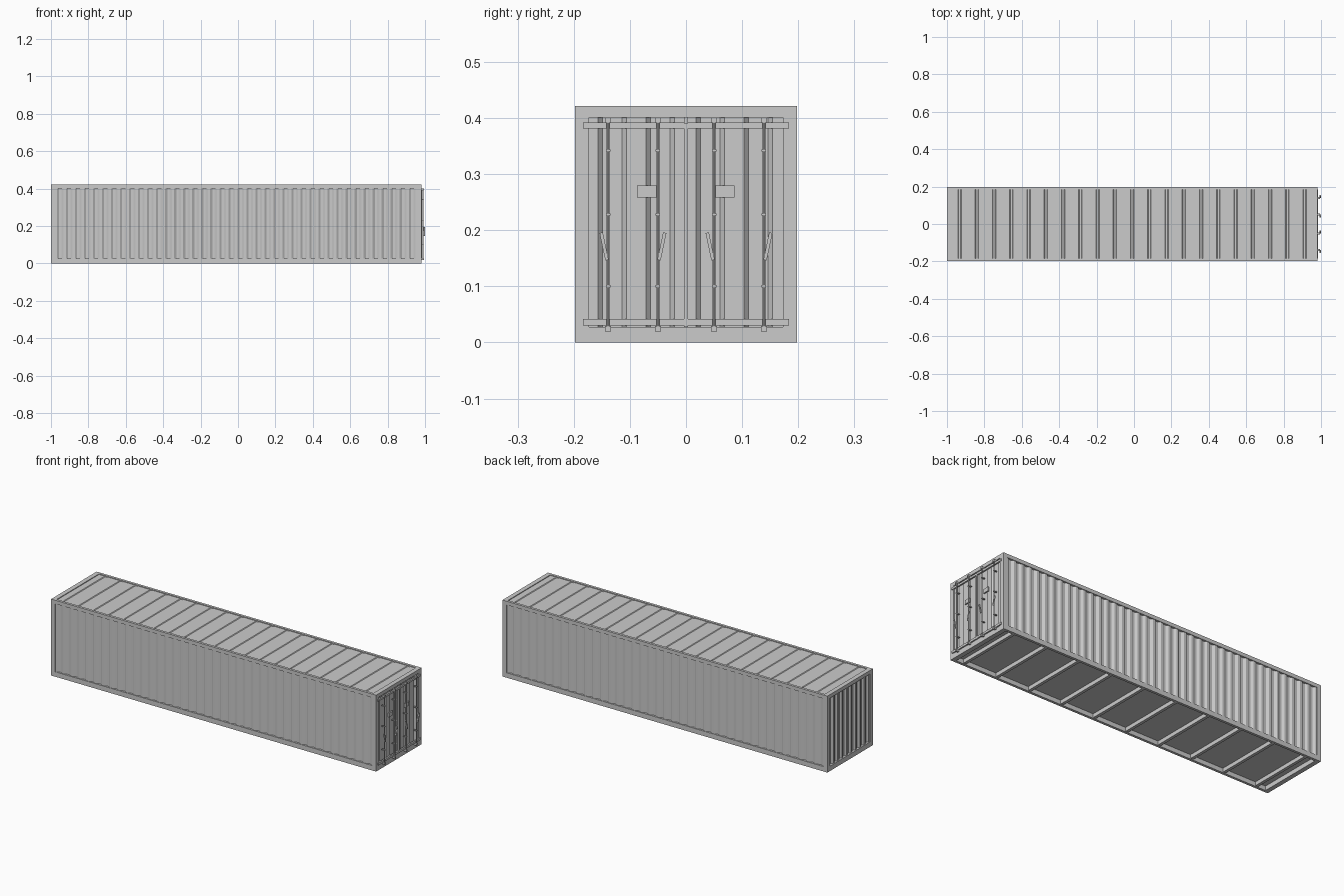
import bpy, bmesh, math
from mathutils import Matrix, Vector

if "Cube" in bpy.data.objects:
    bpy.data.objects.remove(bpy.data.objects["Cube"])

X0, X1, W, H = -1.0, 0.98, 0.198, 0.421   # body ends, half width, height
POST, RAIL = 0.025, 0.02


def finish(name, bm):
    bmesh.ops.recalc_face_normals(bm, faces=bm.faces)
    me = bpy.data.meshes.new(name)
    bm.to_mesh(me)
    bm.free()
    ob = bpy.data.objects.new(name, me)
    bpy.context.collection.objects.link(ob)
    return ob


def add_box(bm, x, y, z, tilt=0.0):
    """Box from (min, max) pairs, optionally tilted about the x axis."""
    size = [b - a for a, b in (x, y, z)]
    mid = Vector([(a + b) / 2 for a, b in (x, y, z)])
    m = Matrix.Translation(mid) @ Matrix.Rotation(tilt, 4, 'X') @ Matrix.Diagonal((*size, 1))
    bmesh.ops.create_cube(bm, size=1, matrix=m)


def boxes(name, items):
    bm = bmesh.new()
    for it in items:
        add_box(bm, *it)
    return finish(name, bm)


def corrugated(name, u0, u1, n, shape, depth, back, extrude, place):
    """Trapezoid-wave sheet: place(u, d) maps run and depth to 3D."""
    p = (u1 - u0) / n
    pts = [(u0, 0)]
    for i in range(n):
        pts += [(u0 + (i + f) * p, d * depth) for f, d in zip(shape, (0, 1, 1, 0))]
    pts += [(u1, 0), (u1, back), (u0, back)]
    bm = bmesh.new()
    face = bm.faces.new([bm.verts.new(place(u, d)) for u, d in pts])
    ext = bmesh.ops.extrude_face_region(bm, geom=[face], use_keep_orig=True)
    verts = [v for v in ext['geom'] if isinstance(v, bmesh.types.BMVert)]
    bmesh.ops.translate(bm, vec=extrude, verts=verts)
    return finish(name, bm)


# Outer frame: corner posts, long rails, end headers and sills
frame = []
for s in (-1, 1):
    ys = tuple(sorted((s * W, s * (W - POST))))
    rail_y = tuple(sorted((s * W, s * (W - 0.014))))
    frame += [((X0, X0 + POST), ys, (0, H)), ((X1 - POST, X1), ys, (0, H))]
    for z in ((0, 0.027), (H - RAIL, H)):
        frame.append(((X0 + POST, X1 - POST), rail_y, z))
inner = (-W + POST, W - POST)
for x in ((X0, X0 + POST), (X1 - POST, X1)):
    frame += [(x, inner, (0, 0.027)), (x, inner, (H - RAIL, H))]
boxes("frame", frame)

# Corrugated side walls
for s, nm in ((-1, "front"), (1, "back")):
    corrugated(nm + "_side_wall", X0 + POST, X1 - POST, 40, (0.13, 0.37, 0.63, 0.87),
               0.008, 0.012, (0, 0, H - RAIL - 0.027),
               lambda u, d, s=s: (u, s * (W - 0.003 - d), 0.027))

# Corrugated blind end
corrugated("end_wall", *inner, 9, (0.13, 0.37, 0.63, 0.87), 0.009, 0.014,
           (0, 0, H - RAIL - 0.027), lambda u, d: (X0 + 0.005 + d, u, 0.027))

# Ribbed roof sheet
corrugated("roof", X0 + 0.022, X1 - 0.022, 21, (0.40, 0.44, 0.56, 0.60), 0.003, 0.01,
           (0, 2 * (W - 0.01), 0), lambda u, d: (u, -W + 0.01, H - 0.004 - d)
           if d else (u, -W + 0.01, H - 0.004))

# Floor and cross members underneath
boxes("floor", [((X0 + POST, X1 - POST), (-W + 0.014, W - 0.014), (0.024, 0.03))])
boxes("cross_members", [((x - 0.008, x + 0.008), (-W + 0.014, W - 0.014), (0.003, 0.024))
                        for x in [-0.92 + i * 0.2025 for i in range(10)]])

# Two corrugated door leaves
for s, nm in ((-1, "left"), (1, "right")):
    a, b = sorted((s * 0.002, s * 0.173))
    corrugated(nm + "_door", a, b, 2, (0.19, 0.28, 0.69, 0.78), 0.008, 0.014,
               (0, 0, H - RAIL - 0.027), lambda u, d: (X1 - 0.004 - d, u, 0.027))

# Door gasket and horizontal rails
boxes("door_seal", [((X1 - 0.006, X1 + 0.004), (-0.004, 0.004), (0.028, 0.391))])
boxes("door_rails", [((X1 - 0.004, X1 + 0.004), y, z)
                     for y in ((-0.184, -0.004), (0.004, 0.184))
                     for z in ((0.03, 0.042), (0.381, 0.392))])

# Lock rods with end cams, guide brackets and slanted handles
XR = 0.99
rods = bmesh.new()
cams, guides, handles = [], [], []
for y, lean in ((-0.139, -1), (-0.05, 1), (0.05, -1), (0.139, 1)):
    m = Matrix.Translation((XR, y, 0.21))
    bmesh.ops.create_cone(rods, cap_ends=True, segments=10, radius1=0.003, radius2=0.003,
                          depth=0.37, matrix=m)
    for z in (0.024, 0.396):
        cams.append(((X1 - 0.001, XR + 0.005), (y - 0.005, y + 0.005), (z - 0.005, z + 0.005)))
    for z in (0.1, 0.228, 0.342):
        guides.append(((X1 - 0.006, XR + 0.004), (y - 0.004, y + 0.004), (z - 0.002, z + 0.002)))
    c = y + lean * 0.007
    handles.append(((XR + 0.003, 1.0), (c - 0.003, c + 0.003), (0.146, 0.196),
                    -lean * math.radians(12)))
rod_ob = finish("lock_rods", rods)
bpy.context.view_layer.objects.active = rod_ob
rod_ob.select_set(True)
bpy.ops.object.shade_smooth_by_angle()
boxes("rod_cams", cams)
boxes("rod_guides", guides)
boxes("door_handles", handles)

# Blank plates on the doors
boxes("door_plates", [((X1 - 0.005, X1 + 0.003), y, (0.258, 0.28))
                      for y in ((-0.087, -0.053), (0.052, 0.086))])
